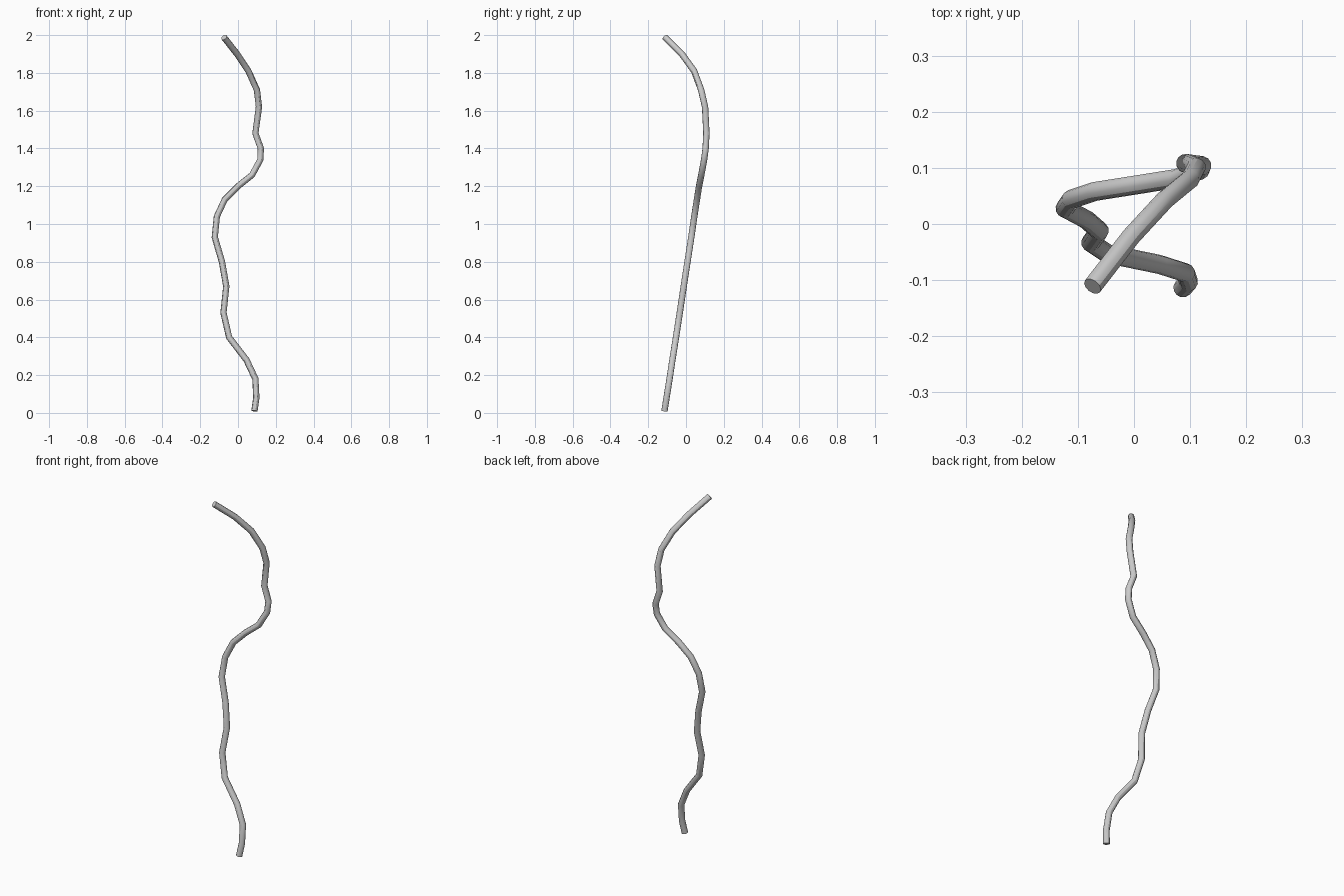
import bpy

# Centre line of the wavy rod: (x, y, z)
path = [
    (0.087, -0.114, 0.010), (0.097, -0.103, 0.080), (0.092, -0.087, 0.180),
    (0.045, -0.072, 0.280), (-0.047, -0.053, 0.400), (-0.077, -0.033, 0.530),
    (-0.062, -0.012, 0.670), (-0.085, 0.008, 0.800), (-0.123, 0.028, 0.930),
    (-0.112, 0.044, 1.040), (-0.070, 0.058, 1.130), (0.000, 0.069, 1.200),
    (0.075, 0.081, 1.260), (0.118, 0.096, 1.340), (0.121, 0.104, 1.400),
    (0.092, 0.108, 1.480), (0.111, 0.101, 1.620), (0.100, 0.080, 1.710),
    (0.055, 0.043, 1.810), (-0.005, -0.022, 1.900), (-0.074, -0.111, 1.988),
]

# Round rod swept along the path with closed ends
curve = bpy.data.curves.new("wavy_rod", "CURVE")
curve.dimensions = "3D"
curve.bevel_depth = 0.017
curve.bevel_resolution = 4
curve.use_fill_caps = True
spline = curve.splines.new("POLY")
spline.points.add(len(path) - 1)
for point, co in zip(spline.points, path):
    point.co = (*co, 1.0)

rod = bpy.data.objects.new("wavy_rod", curve)
bpy.context.collection.objects.link(rod)
bpy.context.view_layer.objects.active = rod
rod.select_set(True)
bpy.ops.object.convert(target="MESH")
bpy.ops.object.shade_smooth_by_angle()
